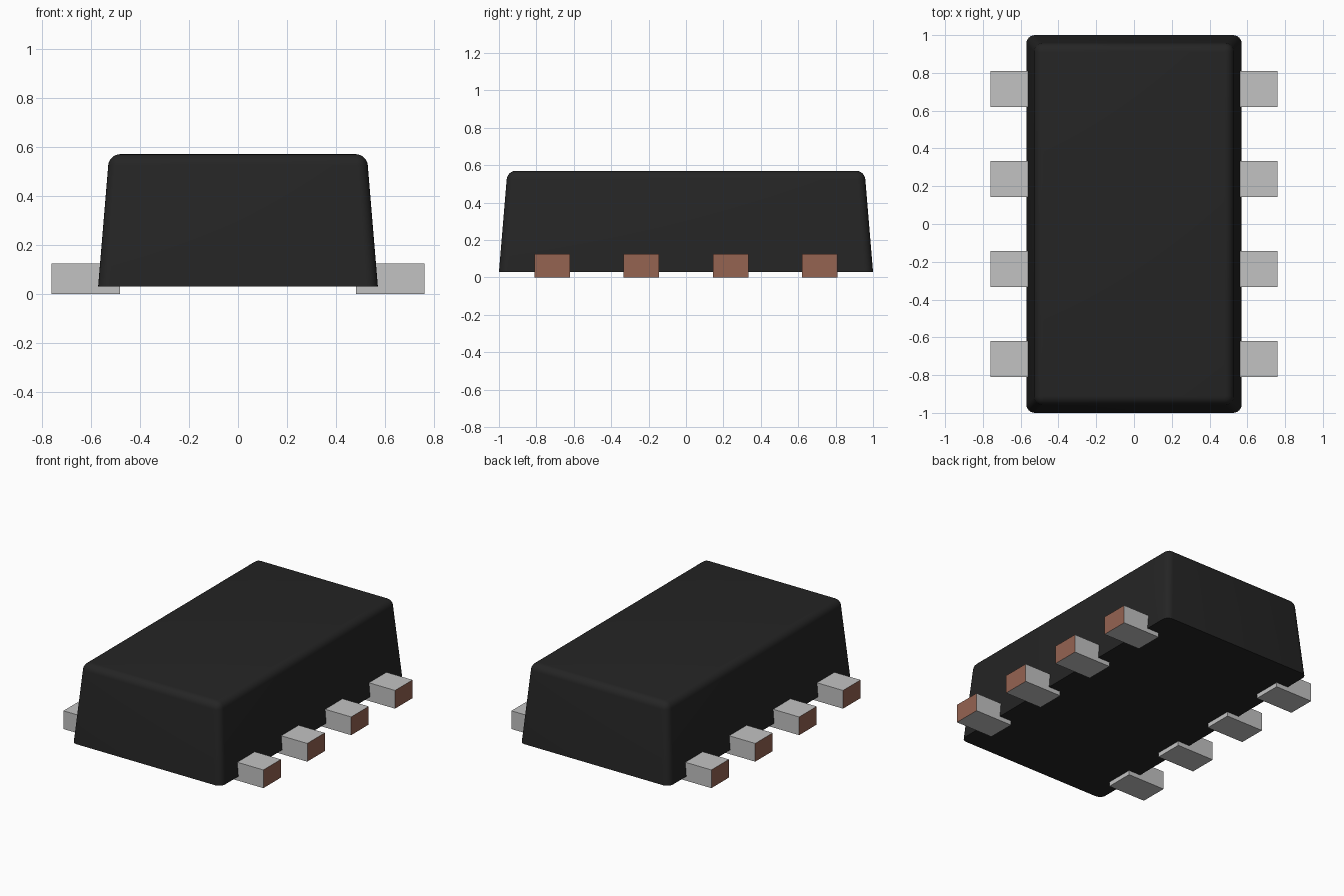
import bpy, bmesh, math
from mathutils import Matrix

if "Cube" in bpy.data.objects:
    bpy.data.objects.remove(bpy.data.objects["Cube"], do_unlink=True)


def material(name, rgb):
    m = bpy.data.materials.new(name)
    m.use_nodes = True
    m.diffuse_color = (*rgb, 1)
    bsdf = m.node_tree.nodes["Principled BSDF"]
    bsdf.inputs["Base Color"].default_value = (*rgb, 1)
    bsdf.inputs["Roughness"].default_value = 0.6
    return m


BLACK = material("black plastic", (0.018, 0.018, 0.018))
TIN = material("tin grey", (0.54, 0.54, 0.54))
COPPER = material("bare copper", (0.30, 0.125, 0.083))


def add_object(name, bm, mats):
    bmesh.ops.recalc_face_normals(bm, faces=bm.faces)
    mesh = bpy.data.meshes.new(name)
    bm.to_mesh(mesh)
    bm.free()
    for m in mats:
        mesh.materials.append(m)
    ob = bpy.data.objects.new(name, mesh)
    bpy.context.collection.objects.link(ob)
    return ob


def box(x0, x1, y0, y1, z0, z1):
    bm = bmesh.new()
    bmesh.ops.create_cube(bm, size=1)
    for v in bm.verts:
        v.co.x = x1 if v.co.x > 0 else x0
        v.co.y = y1 if v.co.y > 0 else y0
        v.co.z = z1 if v.co.z > 0 else z0
    return bm


# Moulded body: tapered block, every edge rounded except the bottom rim
BOTTOM, TOP, TAPER = 0.03, 0.57, 0.045
bm = box(-0.57, 0.57, -1, 1, BOTTOM, TOP)
for v in bm.verts:
    if v.co.z > 0.3:
        v.co.x -= math.copysign(TAPER, v.co.x)
        v.co.y -= math.copysign(TAPER, v.co.y)
rounded = [e for e in bm.edges if max(v.co.z for v in e.verts) > 0.3]
bmesh.ops.bevel(bm, geom=rounded, offset=0.045, segments=6, profile=0.5,
                affect='EDGES', clamp_overlap=True)
body = add_object("package_body", bm, [BLACK])
bpy.context.view_layer.objects.active = body
body.select_set(True)
bpy.ops.object.shade_smooth_by_angle(angle=math.radians(35))
body.select_set(False)

# Leads: four per side, plated all round with cut copper outer ends
for side, label in ((1, "left"), (-1, "right")):
    for i in range(4):
        y = -0.715 + i * 0.4767
        bm = box(0.48, 0.76, y - 0.095, y + 0.095, 0, 0.125)
        bm.normal_update()
        for f in bm.faces:
            f.material_index = 1 if f.normal.x > 0.9 else 0
        if side < 0:
            bmesh.ops.transform(bm, matrix=Matrix.Scale(-1, 4, (1, 0, 0)), verts=bm.verts)
        add_object(f"{label}_lead_{i + 1}", bm, [TIN, COPPER])
